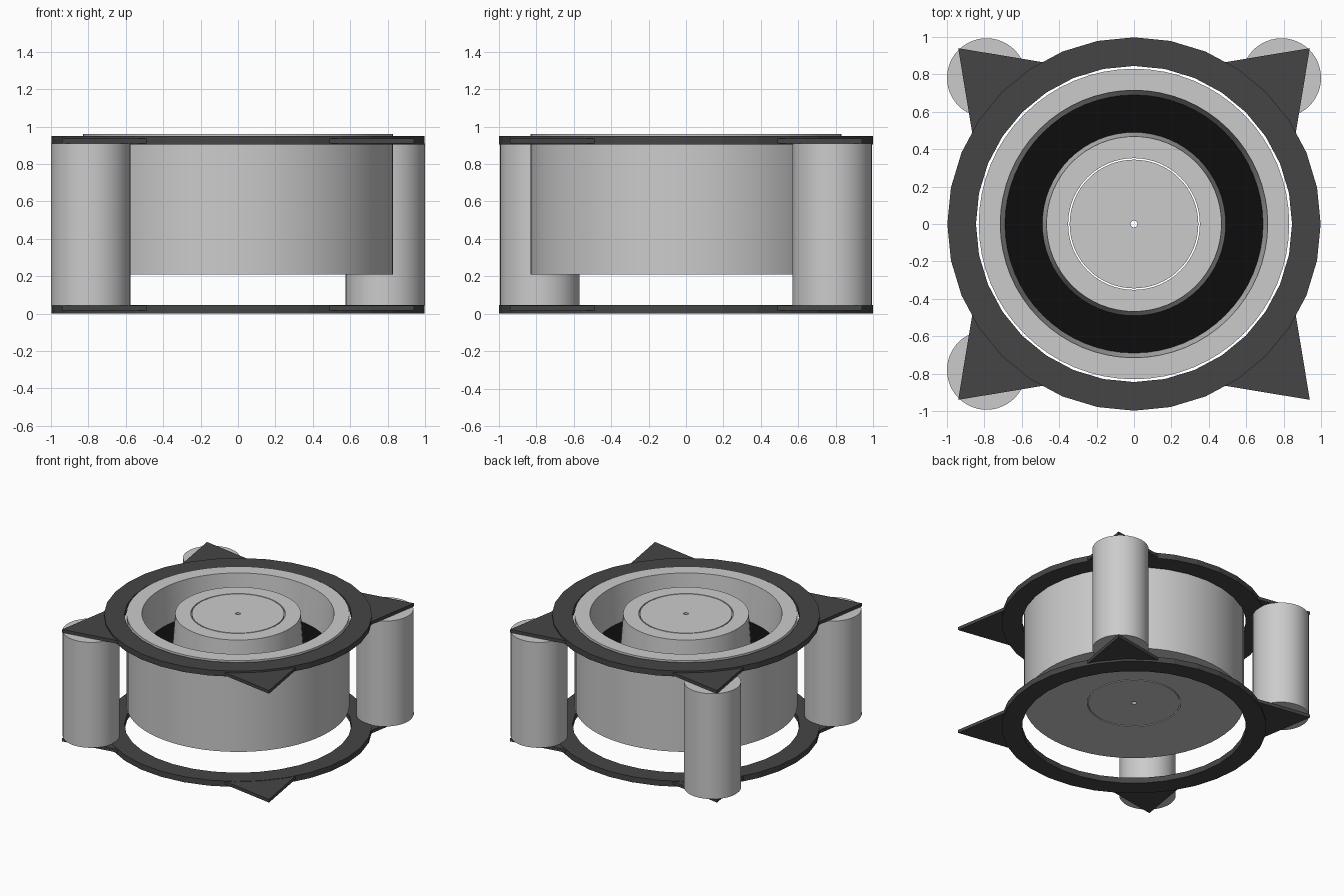
import bpy, bmesh, math

if "Cube" in bpy.data.objects:
    bpy.data.objects.remove(bpy.data.objects["Cube"])

def mat(name, v):
    m = bpy.data.materials.new(name)
    m.diffuse_color = (v, v, v, 1)
    m.use_nodes = True
    m.node_tree.nodes["Principled BSDF"].inputs["Base Color"].default_value = m.diffuse_color
    return m

LIGHT = mat("light grey", 0.6)
DARK = mat("dark grey", 0.06)
BLACK = mat("black", 0.004)

def finish(name, bm, mats, smooth=False):
    bmesh.ops.recalc_face_normals(bm, faces=bm.faces)
    me = bpy.data.meshes.new(name)
    bm.to_mesh(me)
    bm.free()
    ob = bpy.data.objects.new(name, me)
    bpy.context.collection.objects.link(ob)
    for m in mats:
        me.materials.append(m)
    if smooth:
        bpy.context.view_layer.objects.active = ob
        ob.select_set(True)
        bpy.ops.object.shade_smooth_by_angle(angle=math.radians(30))
        ob.select_set(False)
    return ob

def lathe(name, profile, n, mats, smooth=False, centre=(0, 0), black_edge=None):
    """Revolve a closed (radius, z) outline around a vertical axis."""
    bm = bmesh.new()
    rings = []
    for i in range(n):
        a = 2 * math.pi * i / n
        rings.append([bm.verts.new((centre[0] + r * math.cos(a), centre[1] + r * math.sin(a), z))
                      for r, z in profile])
    k = len(profile)
    for i in range(n):
        a, b = rings[i], rings[(i + 1) % n]
        for j in range(k):
            f = bm.faces.new((a[j], b[j], b[(j + 1) % k], a[(j + 1) % k]))
            f.material_index = 1 if j == black_edge else 0
    return finish(name, bm, mats, smooth)

def box_profile(r0, r1, z0, z1):
    return [(r0, z0), (r1, z0), (r1, z1), (r0, z1)]

# drum with a tapered channel and a black channel floor
lathe("drum", [(0.352, 0.21), (0.83, 0.21), (0.83, 0.96), (0.715, 0.96),
               (0.69, 0.66), (0.49, 0.66), (0.468, 0.96), (0.352, 0.96)],
      64, [LIGHT, BLACK], True, black_edge=4)
# rotating core with a narrow bore
lathe("core", box_profile(0.018, 0.344, 0.21, 0.96), 64, [LIGHT], True)

# upper and lower mounting frames, each a ring with four corner spikes
for label, z0, s0 in (("lower", 0.0, 0.017), ("upper", 0.905, 0.911)):
    lathe(label + "_ring", box_profile(0.845, 0.998, z0, z0 + 0.046), 32, [DARK])
    for i, (sx, sy) in enumerate(((1, 1), (-1, 1), (-1, -1), (1, -1))):
        bm = bmesh.new()
        tri = [(0.94, 0.94), (0.487, 0.865), (0.865, 0.487)]
        f = bm.faces.new([bm.verts.new((x * sx, y * sy, s0)) for x, y in tri])
        ex = bmesh.ops.extrude_face_region(bm, geom=[f])
        bmesh.ops.translate(bm, vec=(0, 0, 0.026),
                            verts=[v for v in ex["geom"] if isinstance(v, bmesh.types.BMVert)])
        finish(f"{label}_spike_{i + 1}", bm, [DARK])

# three corner posts (front right corner is open)
for label, sx, sy in (("back_right", 1, 1), ("back_left", -1, 1), ("front_left", -1, -1)):
    bm = bmesh.new()
    bmesh.ops.create_cone(bm, cap_ends=True, segments=48, radius1=0.212, radius2=0.212, depth=0.866)
    bmesh.ops.translate(bm, verts=bm.verts, vec=(0.788 * sx, 0.781 * sy, 0.476))
    finish(label + "_post", bm, [LIGHT], True)
